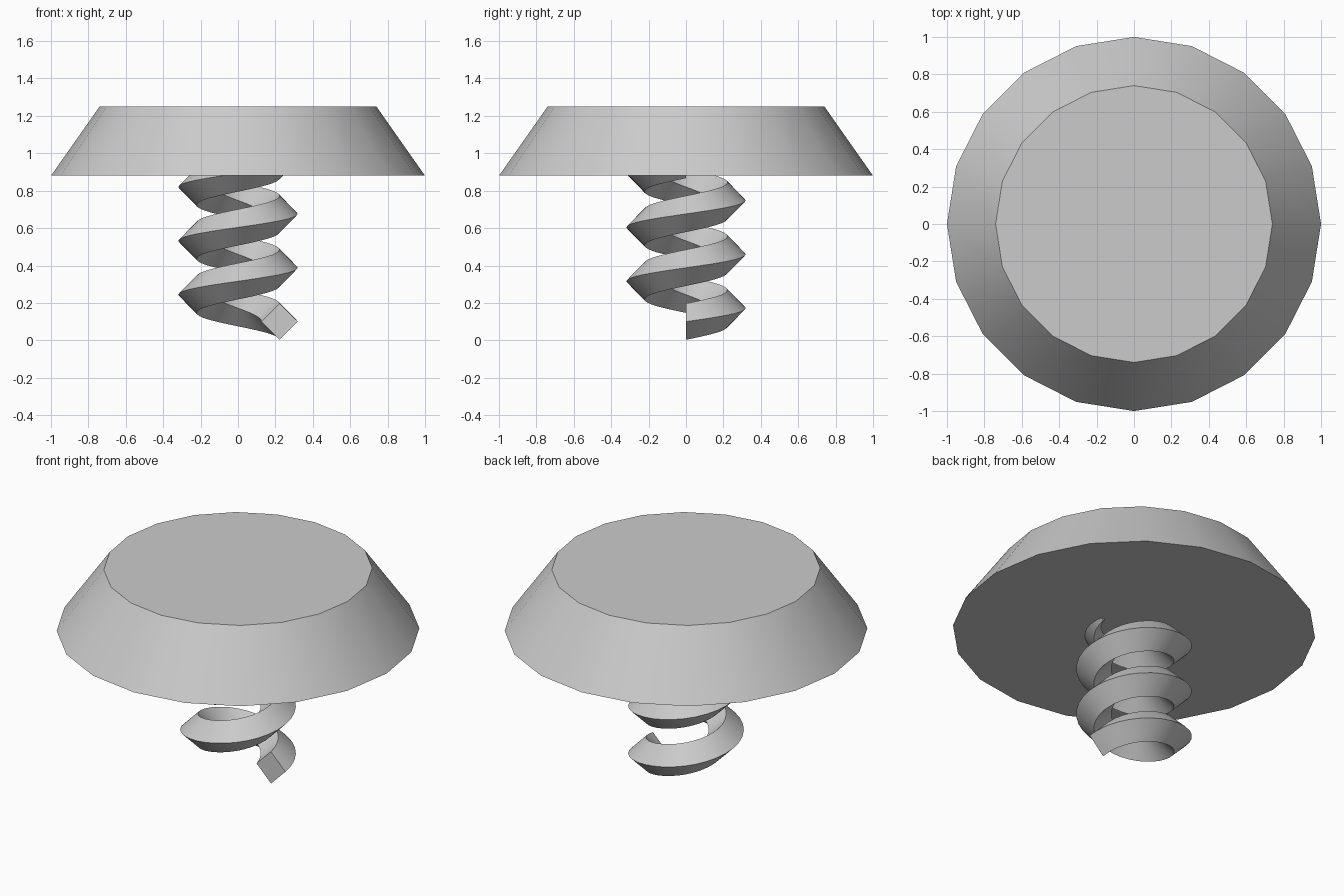
import bpy, bmesh
from math import sin, cos, pi, radians

if "Cube" in bpy.data.objects:
    bpy.data.objects.remove(bpy.data.objects["Cube"])


def finish(name, bm):
    bmesh.ops.recalc_face_normals(bm, faces=bm.faces[:])
    me = bpy.data.meshes.new(name)
    bm.to_mesh(me)
    bm.free()
    ob = bpy.data.objects.new(name, me)
    bpy.context.collection.objects.link(ob)
    bpy.ops.object.select_all(action='DESELECT')
    ob.select_set(True)
    bpy.context.view_layer.objects.active = ob
    bpy.ops.object.shade_smooth_by_angle(angle=radians(30))
    return ob


# Tapered 20-sided head
bm = bmesh.new()
rings = [[bm.verts.new((r * cos(2 * pi * i / 20), r * sin(2 * pi * i / 20), z))
          for i in range(20)] for r, z in ((1.0, 0.88), (0.74, 1.25))]
for i in range(20):
    j = (i + 1) % 20
    bm.faces.new((rings[0][i], rings[0][j], rings[1][j], rings[1][i]))
bm.faces.new(rings[0][::-1])
bm.faces.new(rings[1])
finish("head", bm)

# Coil: a diamond section swept up three turns, ending inside the head
R, H, PITCH, TURNS, STEPS = 0.222, 0.097, 0.288, 3, 32
section = ((0, -H), (H, 0), (0, H), (-H, 0))
bm = bmesh.new()
loops = []
for s in range(TURNS * STEPS + 1):
    a = 2 * pi * s / STEPS
    z0 = 0.1 + PITCH * s / STEPS
    loops.append([bm.verts.new(((R + dr) * cos(a), (R + dr) * sin(a), z0 + dz))
                  for dr, dz in section])
for p, q in zip(loops, loops[1:]):
    for k in range(4):
        m = (k + 1) % 4
        bm.faces.new((p[k], p[m], q[m], q[k]))
bm.faces.new(loops[0])
bm.faces.new(loops[-1][::-1])
finish("spiral_spring", bm)
